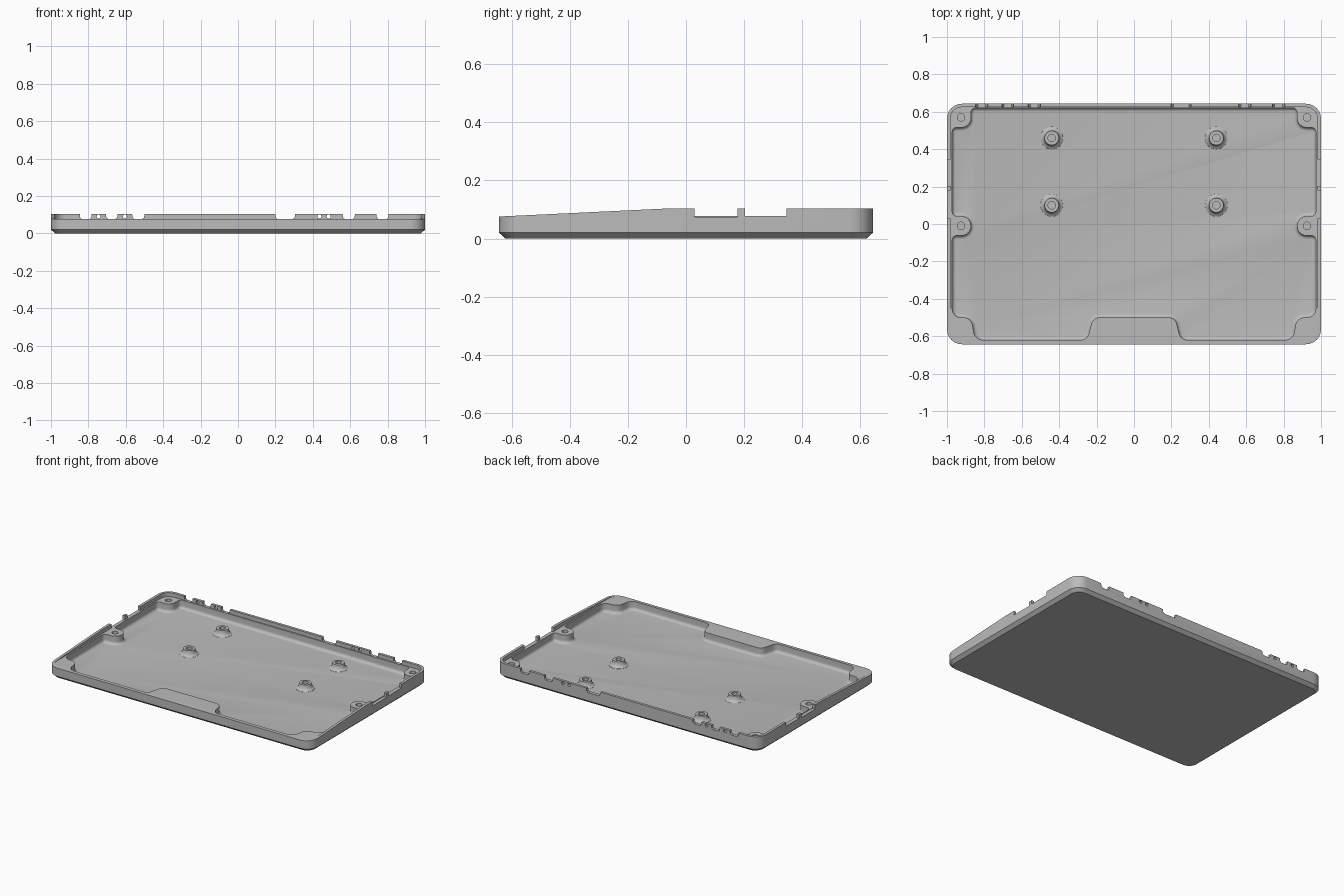
import bpy, bmesh, math
from mathutils import Vector

if "Cube" in bpy.data.objects:
    bpy.data.objects.remove(bpy.data.objects["Cube"])

grey = bpy.data.materials.new("plain grey")
grey.use_nodes = True
grey.diffuse_color = (0.5, 0.5, 0.5, 1)
grey.node_tree.nodes["Principled BSDF"].inputs["Base Color"].default_value = (0.5, 0.5, 0.5, 1)

WIDTH, DEPTH, RIM, LEDGE, FLOOR = 1.0, 0.643, 0.104, 0.077, 0.02


def rounded(corners, inset=0.0, steps=6):
    """Counter-clockwise outline with (x, y, radius) corners, moved inward by inset."""
    out = []
    n = len(corners)
    for i, (x, y, r) in enumerate(corners):
        p = Vector((x, y))
        a = (p - Vector(corners[i - 1][:2])).normalized()
        b = (Vector(corners[(i + 1) % n][:2]) - p).normalized()
        na, nb = Vector((-a.y, a.x)), Vector((-b.y, b.x))
        p = p + (na + nb) * inset / (1 + na.dot(nb))
        turn = 1 if a.x * b.y - a.y * b.x > 0 else -1
        r = max(r - turn * inset, 0.002)
        centre = p + turn * r * (na + nb) / (1 + na.dot(nb))
        angle = a.angle(b)
        for k in range(steps + 1):
            t = angle * k / steps
            out.append(centre + r * (a * math.sin(t) - turn * na * math.cos(t)))
    return out


def loft(name, rings):
    """Closed solid through (outline, z) rings listed from bottom to top."""
    bm = bmesh.new()
    loops = [[bm.verts.new((p[0], p[1], z)) for p in ring] for ring, z in rings]
    n = len(loops[0])
    for low, high in zip(loops, loops[1:]):
        for i in range(n):
            j = (i + 1) % n
            bm.faces.new((low[i], low[j], high[j], high[i]))
    bm.faces.new(loops[0][::-1])
    bm.faces.new(loops[-1])
    bmesh.ops.recalc_face_normals(bm, faces=bm.faces)
    mesh = bpy.data.meshes.new(name)
    bm.to_mesh(mesh)
    bm.free()
    ob = bpy.data.objects.new(name, mesh)
    bpy.context.collection.objects.link(ob)
    mesh.materials.append(grey)
    return ob


def prism(name, outline, start, end, axis):
    """Outline extruded along axis; outline is (y, z) for axis x and (x, z) for axis y."""
    ob = loft(name, [(outline, start), (outline, end)])
    for v in ob.data.vertices:
        a, b, c = v.co
        v.co = (c, a, b) if axis == "x" else (a, c, b)
    bm = bmesh.new()
    bm.from_mesh(ob.data)
    bmesh.ops.recalc_face_normals(bm, faces=bm.faces)
    bm.to_mesh(ob.data)
    bm.free()
    return ob


def circle(x, y, r, n=20):
    return [(x + r * math.cos(math.tau * i / n), y + r * math.sin(math.tau * i / n)) for i in range(n)]


def cut(body, cutter):
    cutter.hide_render = True
    mod = body.modifiers.new("cut", "BOOLEAN")
    mod.operation, mod.solver, mod.object = "DIFFERENCE", "EXACT", cutter
    bpy.context.view_layer.objects.active = body
    bpy.ops.object.modifier_apply(modifier=mod.name)
    bpy.data.objects.remove(cutter)


def smooth(ob):
    bpy.ops.object.select_all(action="DESELECT")
    ob.select_set(True)
    bpy.context.view_layer.objects.active = ob
    bpy.ops.object.shade_smooth_by_angle(angle=math.radians(30))


# Tray body with chamfered underside
edge = [(-WIDTH, -DEPTH, .08), (WIDTH, -DEPTH, .08), (WIDTH, DEPTH, .08), (-WIDTH, DEPTH, .08)]
tray = loft("tray", [(rounded(edge, .022), 0), (rounded(edge), .02), (rounded(edge), RIM)])

# Thin lip around the ledge
cut(tray, loft("lip_cutter", [(rounded(edge, .018), LEDGE), (rounded(edge, .018), .2)]))

# Main cavity, leaving the front shelf, corner blocks and side bosses
half = [(.22, -.5, .045), (.25, -.62, .045), (.85, -.62, .05), (.87, -.5, .05),
        (.972, -.5, .045), (.972, -.062, .024), (.872, -.062, .05), (.872, .042, .05),
        (.972, .042, .024), (.972, .516, .024), (.872, .516, .05), (.872, .62, .024)]
cavity = half + [(-x, y, r) for x, y, r in reversed(half)]
fillet = .02
rings = []
for k in range(6):
    t = math.pi / 2 * k / 5
    rings.append((rounded(cavity, fillet * (1 - math.sin(t))), FLOOR + fillet * (1 - math.cos(t))))
rings.append((rounded(cavity), .15))
cut(tray, loft("cavity_cutter", rings))

# Rim sloping down to the front
cut(tray, prism("slope_cutter", [(-.7, .073), (-.05, RIM), (-.05, .2), (-.7, .2)], -1.2, 1.2, "x"))

# Port openings in both side walls
for y0, y1, z in ((.03, .178, .074), (.203, .345, .077)):
    for s in (-1, 1):
        outline = [(y0, z), (y1, z), (y1, .2), (y0, .2)]
        cut(tray, prism("side_port_cutter", outline, s * .978, s * 1.1, "x"))

# Flared port openings in the back wall
for x0, x1 in ((-.848, -.78), (-.708, -.642), (-.568, -.498), (.197, .307), (.558, .627), (.738, .808)):
    outline = [(x0 + .014, .076), (x1 - .014, .076), (x1 - .004, .085), (x1, .12), (x0, .12), (x0 + .004, .085)]
    cut(tray, prism("back_port_cutter", outline, .615, .7, "y"))

# Small round holes in the back wall
for x in (-.745, -.605, .435, .485):
    cut(tray, prism("back_hole_cutter", circle(x, .09, .011, 12), .615, .7, "y"))

# Screw holes in the back corners and side bosses
for s in (-1, 1):
    for y in (.57, -.01):
        ring = circle(s * .925, y, .02)
        cut(tray, loft("screw_hole_cutter", [(ring, .035), (ring, .15)]))
smooth(tray)

# Four hollow standoffs with flared feet
profile = [(.062, FLOOR - .004), (.06, FLOOR + .001), (.05, .026), (.044, .034), (.04, .044),
           (.038, .058), (.02, .058), (.02, .03)]
for side, x in (("right", -.44), ("left", .44)):
    for place, y in (("back", .46), ("middle", .1)):
        post = loft(f"standoff_{place}_{side}", [(circle(x, y, r, 28), z) for r, z in profile])
        smooth(post)
